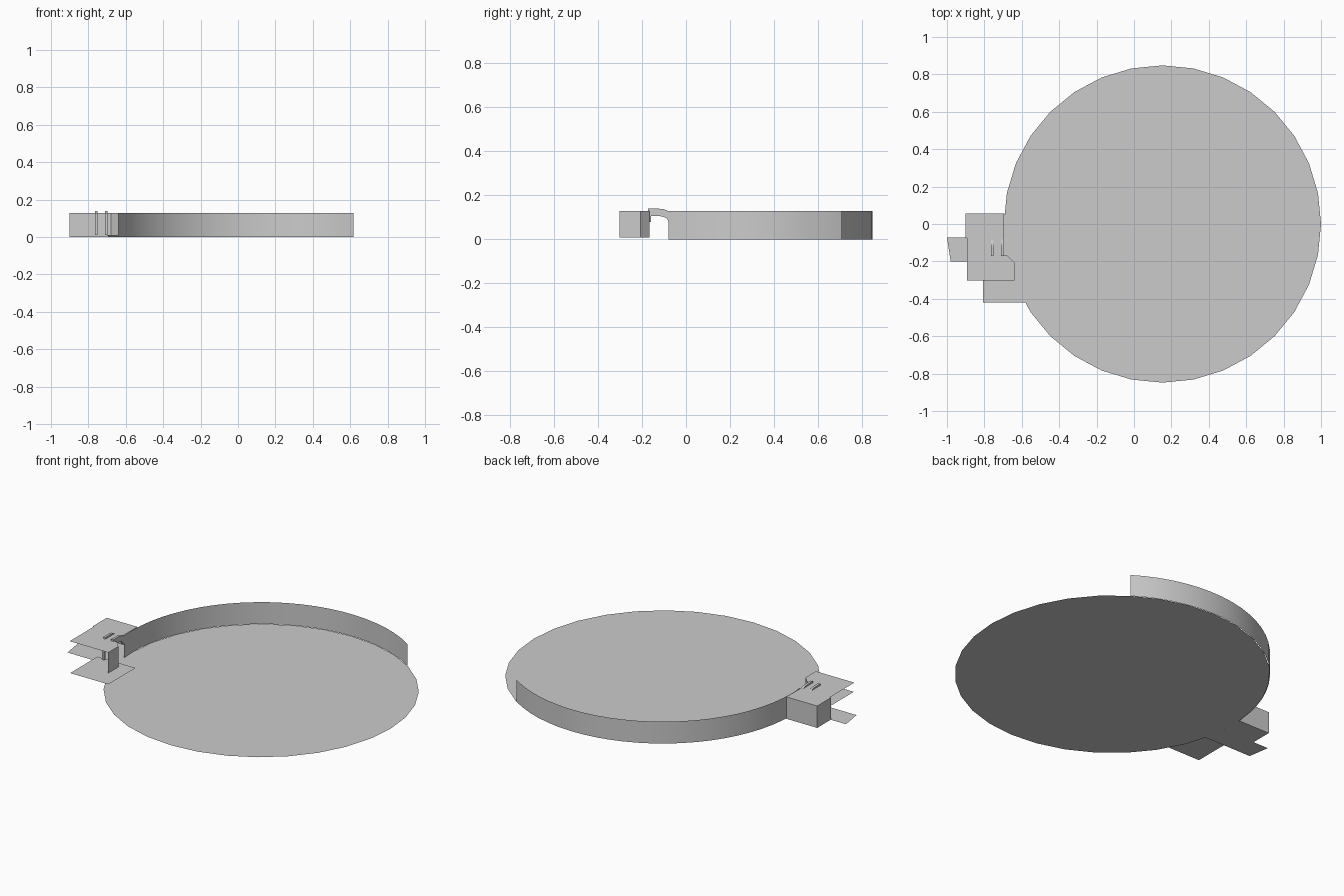
import bpy, math

if "Cube" in bpy.data.objects:
    bpy.data.objects.remove(bpy.data.objects["Cube"])

R, CX, H = 0.848, 0.152, 0.13


def mesh(name, verts, faces, smooth=False):
    me = bpy.data.meshes.new(name)
    me.from_pydata(verts, [], faces)
    if smooth:
        for p in me.polygons:
            p.use_smooth = True
    ob = bpy.data.objects.new(name, me)
    bpy.context.collection.objects.link(ob)
    return ob


def plate(name, pts, z):
    return mesh(name, [(x, y, z) for x, y in pts], [range(len(pts))])


def wall(name, pts, z0, z1, smooth=False):
    n = len(pts)
    verts = [(x, y, z0) for x, y in pts] + [(x, y, z1) for x, y in pts]
    faces = [(i, i + 1, n + i + 1, n + i) for i in range(n - 1)]
    return mesh(name, verts, faces, smooth)


def arc(a0, a1, n):
    return [(CX + R * math.cos(math.radians(a0 + (a1 - a0) * i / n)),
             R * math.sin(math.radians(a0 + (a1 - a0) * i / n))) for i in range(n + 1)]


# round floor and the curved wall at its back left
plate("round_floor", arc(0, 360, 32)[:-1], 0)
wall("curved_wall", arc(56.6, 185.4, 24), 0, H, True)

# sheets at ground level
plate("entry_floor", [(-1.0, -0.072), (-0.98, -0.2), (-0.66, -0.2), (-0.68, -0.072)], 0)
plate("box_floor", [(-0.9, 0.055), (-0.9, -0.076), (-0.69, -0.076), (-0.693, 0.055)], 0)
plate("front_floor", [(-0.808, -0.42), (-0.557, -0.42), (-0.557, -0.165), (-0.808, -0.165)], 0.008)

# upper deck with a clipped corner
plate("upper_deck", [(-0.9, 0.055), (-0.9, -0.076), (-0.893, -0.076), (-0.893, -0.303),
                     (-0.64, -0.303), (-0.64, -0.207), (-0.68, -0.165),
                     (-0.70, -0.165), (-0.697, 0.055)], H)

# upright walls beneath the deck
wall("box_wall", [(-0.697, 0.055), (-0.9, 0.055), (-0.9, -0.076)], 0, H)
wall("corner_wall", [(-0.64, -0.303), (-0.64, -0.207), (-0.68, -0.165), (-0.70, -0.165)], 0.008, H)

# pair of bent rails over the gap
profile = [(-0.172, 0.08), (-0.172, 0.14), (-0.125, 0.14), (-0.10, 0.137), (-0.07, 0.125),
           (-0.07, 0.08), (-0.08, 0.08), (-0.085, 0.094), (-0.10, 0.102),
           (-0.12, 0.106), (-0.16, 0.106), (-0.16, 0.08)]
for side, x in (("left", -0.757), ("right", -0.705)):
    n, w = len(profile), 0.007
    verts = [(x + s * w, y, z) for s in (-1, 1) for y, z in profile]
    faces = [tuple(range(n)), tuple(reversed(range(n, 2 * n)))]
    faces += [(i, n + i, n + (i + 1) % n, (i + 1) % n) for i in range(n)]
    mesh(side + "_rail", verts, faces)
    # slim post below each rail
    wall(side + "_post", [(x - w, -0.172), (x + w, -0.172), (x + w, -0.185),
                          (x - w, -0.185), (x - w, -0.172)], 0.01, H)
